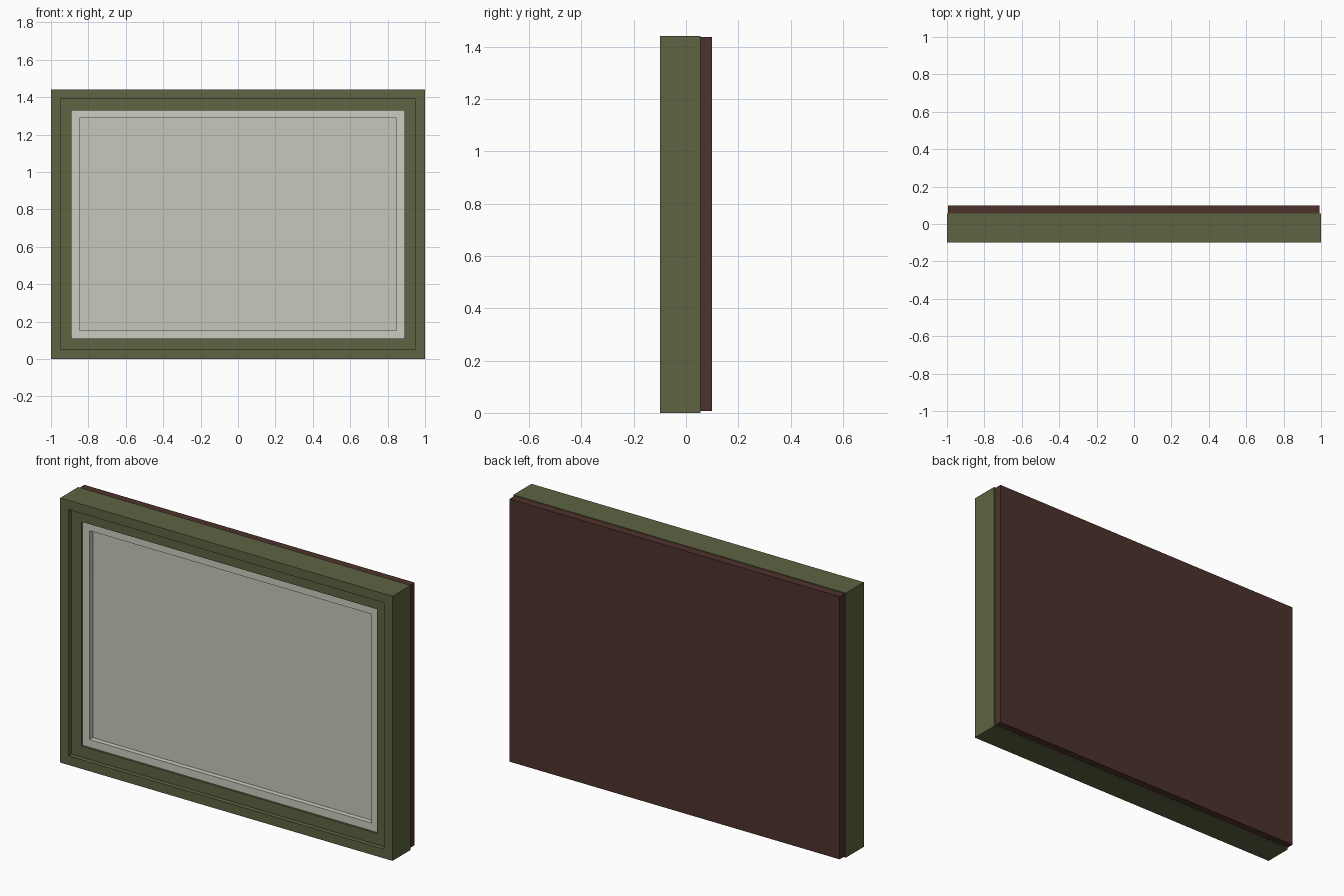
import bpy, bmesh

if "Cube" in bpy.data.objects:
    bpy.data.objects.remove(bpy.data.objects["Cube"])

W, H = 1.0, 1.44          # half width and full height of the frame


def material(name, rgb):
    m = bpy.data.materials.new(name)
    lin = [((c / 255 + 0.055) / 1.055) ** 2.4 for c in rgb]
    m.diffuse_color = (*lin, 1)
    m.use_nodes = True
    m.node_tree.nodes["Principled BSDF"].inputs["Base Color"].default_value = m.diffuse_color
    return m


olive = material("olive", (94, 99, 65))
pale = material("pale grey", (198, 200, 187))
liner_pale = material("light pale grey", (203, 205, 193))
brown = material("dark brown", (77, 50, 44))


def finish(name, bm, mat):
    bmesh.ops.recalc_face_normals(bm, faces=bm.faces[:])
    me = bpy.data.meshes.new(name)
    bm.to_mesh(me)
    bm.free()
    me.materials.append(mat)
    ob = bpy.data.objects.new(name, me)
    bpy.context.collection.objects.link(ob)
    return ob


def corners(d):
    return [(-W + d, d), (W - d, d), (W - d, H - d), (-W + d, H - d)]


def mitred_frame(name, profile, mat):
    """Four mitred boards; profile is a list of (inset from outer edge, y)."""
    bm = bmesh.new()
    n = len(profile)
    for s in range(4):
        ends = []
        for c in (s, (s + 1) % 4):
            ends.append([bm.verts.new((corners(d)[c][0], y, corners(d)[c][1]))
                         for d, y in profile])
        for i in range(n):
            j = (i + 1) % n
            bm.faces.new((ends[0][i], ends[0][j], ends[1][j], ends[1][i]))
        bm.faces.new(ends[0])
        bm.faces.new(ends[1])
    return finish(name, bm, mat)


def box(name, x0, x1, y0, y1, z0, z1, mat):
    bm = bmesh.new()
    bmesh.ops.create_cube(bm, size=1)
    for v in bm.verts:
        v.co = (x1 if v.co.x > 0 else x0, y1 if v.co.y > 0 else y0,
                z1 if v.co.z > 0 else z0)
    return finish(name, bm, mat)


# Stepped outer frame
mitred_frame("outer_frame", [(0, 0.055), (0, -0.1), (0.05, -0.1), (0.05, -0.075),
                             (0.11, -0.075), (0.11, 0.055)], olive)

# Pale inner liner
mitred_frame("inner_liner", [(0.11, 0.05), (0.11, -0.064), (0.152, -0.064),
                             (0.152, 0.05)], liner_pale)

# Mat board with a shallow recessed centre
bm = bmesh.new()
face = bm.faces.new([bm.verts.new((x, -0.045, z)) for x, z in corners(0.152)])
bmesh.ops.inset_region(bm, faces=[face], thickness=0.075, depth=0)
bm.faces.ensure_lookup_table()
centre = min(bm.faces, key=lambda f: max(abs(v.co.x) for v in f.verts))
ext = bmesh.ops.extrude_face_region(bm, geom=[centre])
bmesh.ops.translate(bm, vec=(0, 0.008, 0),
                    verts=[v for v in ext["geom"] if isinstance(v, bmesh.types.BMVert)])
if centre.is_valid:
    bmesh.ops.delete(bm, geom=[centre], context='FACES_ONLY')
finish("mat_board", bm, pale)

# Backing board
box("backing_board", -0.995, 0.993, 0.055, 0.1, 0.007, 1.436, brown)
